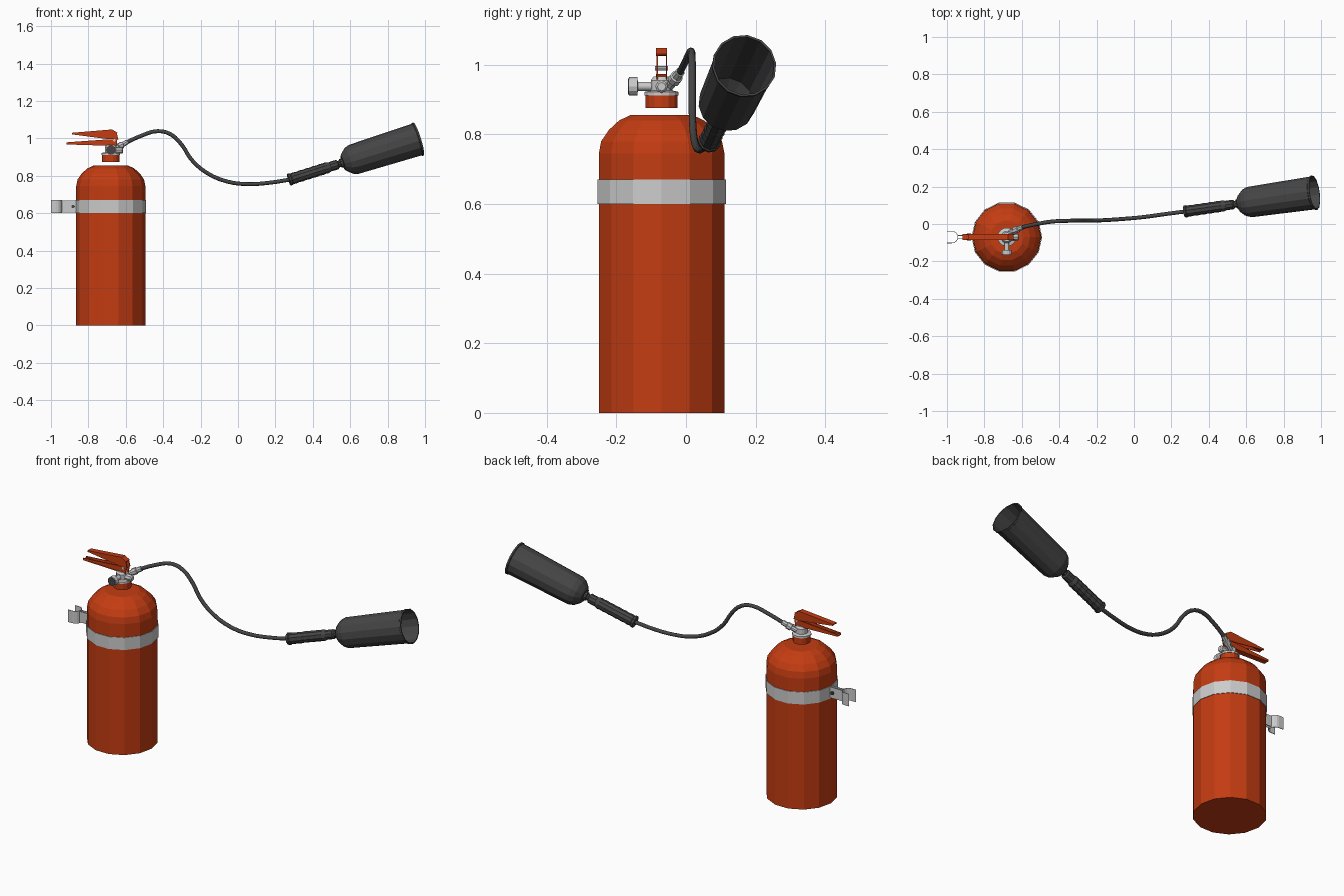
import bpy, bmesh, math
from mathutils import Vector

if "Cube" in bpy.data.objects:
    bpy.data.objects.remove(bpy.data.objects["Cube"])


def material(name, rgb):
    m = bpy.data.materials.new(name)
    m.diffuse_color = (*rgb, 1)
    m.use_nodes = True
    m.node_tree.nodes["Principled BSDF"].inputs["Base Color"].default_value = m.diffuse_color
    return m


RED = material("red_paint", (0.55, 0.045, 0.006))
BLACK = material("black_rubber", (0.06, 0.06, 0.06))
CX, CY = -0.68, -0.07


def finish(name, bm, mat=None):
    bmesh.ops.remove_doubles(bm, verts=bm.verts, dist=1e-5)
    bmesh.ops.recalc_face_normals(bm, faces=bm.faces)
    me = bpy.data.meshes.new(name)
    bm.to_mesh(me)
    bm.free()
    ob = bpy.data.objects.new(name, me)
    bpy.context.collection.objects.link(ob)
    if mat:
        me.materials.append(mat)
    return ob


def lathe(name, profile, origin, axis=(0, 0, 1), sides=14, mat=None, closed=False):
    """Turn (radius, distance) points about an axis through origin."""
    bm = bmesh.new()
    q = Vector((0, 0, 1)).rotation_difference(Vector(axis).normalized())
    rings = []
    for r, h in profile:
        ring = []
        for i in range(sides):
            a = math.tau * i / sides
            p = Vector((r * math.cos(a), r * math.sin(a), h))
            ring.append(bm.verts.new(Vector(origin) + q @ p))
        rings.append(ring)
    pairs = list(zip(rings, rings[1:]))
    if closed:
        pairs.append((rings[-1], rings[0]))
    for a, b in pairs:
        for i in range(sides):
            j = (i + 1) % sides
            bm.faces.new((a[i], a[j], b[j], b[i]))
    return finish(name, bm, mat)


def slab(name, outline, y0, y1, mat=None):
    """Extrude an x-z outline from y0 to y1."""
    bm = bmesh.new()
    f = bm.faces.new([bm.verts.new((x, y0, z)) for x, z in outline])
    ext = bmesh.ops.extrude_face_region(bm, geom=[f])
    vs = [v for v in ext["geom"] if isinstance(v, bmesh.types.BMVert)]
    bmesh.ops.translate(bm, verts=vs, vec=(0, y1 - y0, 0))
    return finish(name, bm, mat)


def box(name, x0, x1, y0, y1, z0, z1, mat=None):
    return slab(name, [(x0, z0), (x1, z0), (x1, z1), (x0, z1)], y0, y1, mat)


# Tank and neck
lathe("tank", [(0, 0), (.185, 0), (.185, .745), (.178, .78), (.156, .812),
               (.125, .84), (.09, .856), (0, .856)], (CX, CY, 0), mat=RED)
lathe("neck", [(0, .875), (.047, .875), (.047, .917), (0, .917)], (CX, CY, 0), mat=RED)

# Valve
lathe("valve_body", [(0, .912), (.05, .912), (.05, .922), (.032, .926), (.032, .955),
                     (.024, .966), (0, .966)], (CX, CY, 0))
lathe("side_port", [(0, 0), (.018, 0), (.018, .06), (.012, .066), (0, .066)],
      (CX, CY, .937), (1, 0, 0), 8)
lathe("gauge", [(0, 0), (.013, 0), (.013, .068), (.026, .070), (.026, .094), (0, .094)],
      (CX, CY, .938), (0, -1, 0), 12)
lathe("gauge_face", [(0, 0), (.023, 0), (.023, .002), (0, .002)],
      (CX, CY - .094, .938), (0, -1, 0), 12, BLACK)

# Levers: channels with two cheeks and a web
upper = [(-.888, 1.022), (-.70, .997), (-.64, .995), (-.648, 1.028), (-.674, 1.046), (-.888, 1.029)]
lower = [(-.918, .968), (-.70, .962), (-.65, .958), (-.645, .995), (-.71, .994), (-.918, .979)]
for n, shape in (("squeeze_lever", upper), ("carry_handle", lower)):
    for side, y in (("left", CY - .015), ("right", CY + .012)):
        slab(f"{n}_{side}_cheek", shape, y, y + .004, RED)
slab("squeeze_lever_web", [(-.888, 1.025), (-.674, 1.043), (-.648, 1.026), (-.645, 1.031),
                           (-.674, 1.048), (-.888, 1.030)], CY - .016, CY + .016, RED)
slab("carry_handle_web", [(-.918, .968), (-.70, .961), (-.70, .965), (-.918, .973)],
     CY - .016, CY + .016, RED)
lathe("lever_pivot", [(0, -.019), (.007, -.019), (.007, .019), (0, .019)],
      (-.662, CY, .99), (0, 1, 0), 8)

# Hose fitting and hose
lathe("hose_fitting", [(0, 0), (.013, 0), (.013, .03), (.019, .032), (.019, .055),
                       (.014, .058), (.014, .085), (0, .085)],
      (-.665, -.045, .940), (.075, .03, .042), 8)
path = [(-.61, -.02, .972), (-.52, .0, 1.013), (-.43, .014, 1.039), (-.36, .017, 1.022),
        (-.30, .018, .965), (-.25, .018, .888), (-.17, .02, .818), (-.06, .027, .770),
        (.05, .037, .756), (.16, .052, .762), (.29, .069, .782)]
cu = bpy.data.curves.new("hose", "CURVE")
cu.dimensions = "3D"
cu.bevel_depth = .0105
cu.bevel_resolution = 2
cu.resolution_u = 3
cu.use_fill_caps = True
sp = cu.splines.new("BEZIER")
sp.bezier_points.add(len(path) - 1)
for bp, co in zip(sp.bezier_points, path):
    bp.co = co
    bp.handle_left_type = bp.handle_right_type = "AUTO"
cu.materials.append(BLACK)
bpy.context.collection.objects.link(bpy.data.objects.new("hose", cu))

# Grip, connector and open horn share one axis
P0, AXIS = (.272, .067, .779), (.69, .1, .217)
grip = [(0, 0), (.033, 0), (.033, .012)]
for k in range(5):
    s = .016 + k * .038
    grip += [(.029, s), (.031, s + .016), (.029, s + .034)]
grip += [(.031, .215), (.025, .235), (0, .235)]
lathe("grip", grip, P0, AXIS, 10, BLACK)
lathe("horn_connector", [(0, .23), (.022, .23), (.026, .236), (.026, .275), (.018, .28),
                         (.018, .29), (.024, .292), (.024, .315), (0, .315)],
      P0, AXIS, 10, BLACK)
lathe("horn", [(0, .305), (.038, .305), (.048, .312), (.072, .338), (.082, .365), (.089, .722),
               (.093, .725), (.093, .734), (.087, .734), (.078, .367), (.045, .33), (0, .32)],
      P0, AXIS, 14, BLACK)

# Strap round the tank
lathe("strap", [(.186, .60), (.189, .60), (.189, .67), (.186, .67)], (CX, CY, 0), closed=True)

# Strap lugs with bolt
for side, y in (("front", CY - .010), ("back", CY + .007)):
    box(f"strap_lug_{side}", -.945, -.862, y, y + .003, .605, .667)
lathe("lug_bolt", [(0, -.018), (.010, -.018), (.010, .018), (0, .018)],
      (-.882, CY, .636), (0, 1, 0), 6, BLACK)

# Hose clip: a thin U opening towards -x
bm = bmesh.new()
arc = [(-1.0, -.033)] + [(-.973 + .033 * math.cos(t), .033 * math.sin(t))
                         for t in [math.radians(-90 + 22.5 * i) for i in range(9)]] + [(-1.0, .033)]
pts = [[bm.verts.new((x, CY + y, z)) for x, y in arc] for z in (.60, .67)]
for i in range(len(arc) - 1):
    bm.faces.new((pts[0][i], pts[0][i + 1], pts[1][i + 1], pts[1][i]))
clip = finish("hose_clip", bm)
clip.modifiers.new("thickness", "SOLIDIFY").thickness = .003
